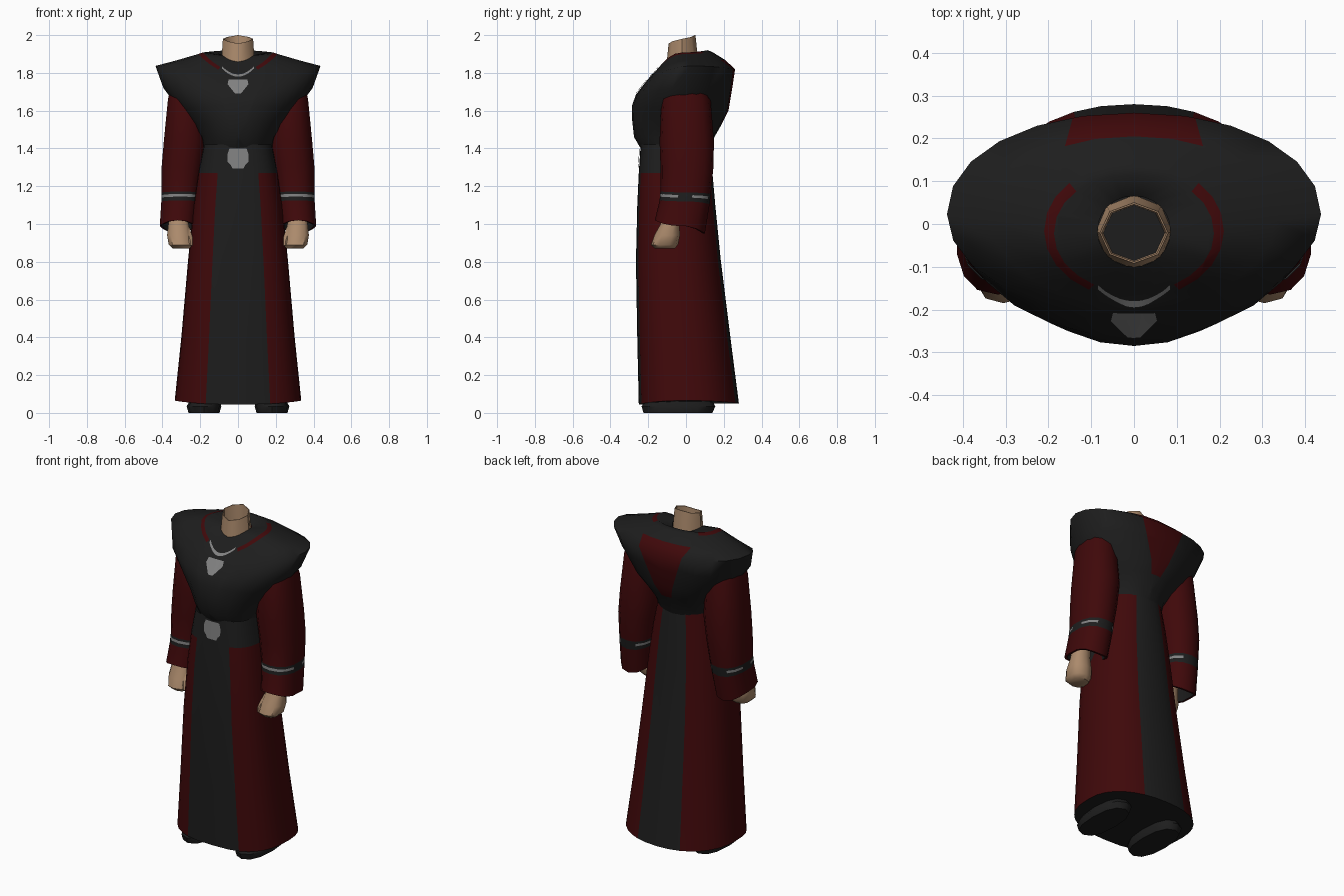
import bpy, bmesh, math
from mathutils import Vector
from mathutils.bvhtree import BVHTree

if "Cube" in bpy.data.objects:
    bpy.data.objects.remove(bpy.data.objects["Cube"])


def material(name, rgb):
    m = bpy.data.materials.new(name)
    m.diffuse_color = (*rgb, 1)
    m.use_nodes = True
    m.node_tree.nodes["Principled BSDF"].inputs["Base Color"].default_value = m.diffuse_color
    return m


CHARCOAL, RED, SKIN, GRAY = 0, 1, 2, 3
MATS = [material("charcoal cloth", (0.0125, 0.0125, 0.0125)),
        material("dark red cloth", (0.050, 0.0025, 0.003)),
        material("tan skin", (0.41, 0.255, 0.15)),
        material("gray metal", (0.22, 0.22, 0.22))]


def finish(name, bm, mirror=False, angle=45):
    me = bpy.data.meshes.new(name)
    bm.to_mesh(me)
    bm.free()
    for m in MATS:
        me.materials.append(m)
    ob = bpy.data.objects.new(name, me)
    bpy.context.collection.objects.link(ob)
    if mirror:
        ob.modifiers.new("mirror", 'MIRROR').use_mirror_merge = False
    bpy.ops.object.select_all(action='DESELECT')
    ob.select_set(True)
    bpy.context.view_layer.objects.active = ob
    bpy.ops.object.shade_smooth_by_angle(angle=math.radians(angle))
    return ob


def loft(rings, n, colour, power=(1, 1), bottom=None, top=None):
    """Rings are (centre x, half width, front y, back y, front z, side z, back z).
    Power gives the squareness of the front and back halves."""
    bm = bmesh.new()
    rows = []
    for cx, hw, yf, yb, zf, zs, zb in rings:
        row = []
        for k in range(n):
            a = 2 * math.pi * k / n
            s, c = math.sin(a), math.cos(a)
            p = power[0] if c > 0 else power[1]
            x = cx + hw * math.copysign(abs(s) ** p, s)
            y = (yf + yb) / 2 - (yb - yf) / 2 * math.copysign(abs(c) ** p, c)
            z = zs * s * s + (zf if c > 0 else zb) * c * c
            row.append(bm.verts.new((x, y, z)))
        rows.append(row)
    for i in range(len(rows) - 1):
        for k in range(n):
            k2 = (k + 1) % n
            f = bm.faces.new((rows[i][k], rows[i][k2], rows[i + 1][k2], rows[i + 1][k]))
            a = 360 * (k + 0.5) / n          # 0 = front, 180 = back
            f.material_index = colour(i, min(a, 360 - a))
    if bottom is not None:
        bm.faces.new(rows[0][::-1]).material_index = bottom
    if top is not None:
        bm.faces.new(rows[-1]).material_index = top
    bmesh.ops.recalc_face_normals(bm, faces=bm.faces)
    return bm


# Robe skirt: charcoal front and back panels, red sides
def robe_colour(i, a):
    if 22.5 < a < 157.5 and (i < 4 or a > 100):
        return RED
    return CHARCOAL


robe = loft([(0, .335, -.25, .28, .045, .065, .05),
             (0, .30, -.258, .235, .40, .40, .40),
             (0, .265, -.265, .185, .80, .80, .80),
             (0, .235, -.258, .155, 1.1, 1.1, 1.1),
             (0, .21, -.25, .14, 1.27, 1.27, 1.27),
             (0, .18, -.24, .125, 1.42, 1.42, 1.42)],
            32, robe_colour, power=(.7, .9), bottom=CHARCOAL)
robe_tree = BVHTree.FromBMesh(robe)
finish("robe_skirt", robe)


# Hooded mantle: flares from the waist to wide shoulders, then closes to the neck
def mantle_colour(i, a):
    if i == 7 and 30 < a < 135:              # shoulder piping
        return RED
    if 2 <= i <= 5 and a > 135:              # back hood patch, trimmed below
        return RED
    return CHARCOAL


mantle = loft([(0, .18, -.24, .125, 1.40, 1.40, 1.40),
               (0, .195, -.275, .15, 1.46, 1.46, 1.46),
               (0, .235, -.285, .19, 1.55, 1.52, 1.53),
               (0, .305, -.285, .225, 1.63, 1.60, 1.60),
               (0, .395, -.265, .245, 1.685, 1.72, 1.72),
               (0, .437, -.215, .26, 1.75, 1.837, 1.82),
               (0, .33, -.19, .205, 1.78, 1.865, 1.87),
               (0, .21, -.175, .14, 1.79, 1.90, 1.91),
               (0, .187, -.16, .115, 1.805, 1.908, 1.92),
               (0, .085, -.10, .065, 1.86, 1.895, 1.88)],
              24, mantle_colour, power=(1, .95))
for side in (-1, 1):                         # slanted edges of the back patch
    bmesh.ops.bisect_plane(mantle, geom=mantle.verts[:] + mantle.edges[:] + mantle.faces[:],
                           plane_co=(side * .04, 0, 1.55), plane_no=(side, 0, -.38))
for f in mantle.faces:
    c = f.calc_center_median()
    hood = c.y > .1 and c.z < 1.885
    if f.material_index == RED and hood and abs(c.x) > .04 + .38 * (c.z - 1.55):
        f.material_index = CHARCOAL
mantle_tree = BVHTree.FromBMesh(mantle)
finish("hooded_mantle", mantle, angle=75)


# Thin ornaments laid on the front of the cloth
def plate(name, tree, rows):
    bm = bmesh.new()
    grid = []
    for row in rows:
        line = []
        for x, z in row:
            hit = tree.ray_cast(Vector((x, -1, z)), Vector((0, 1, 0)))[0]
            line.append(bm.verts.new((x, hit.y - .006, z)))
        grid.append(line)
    for lo, hi in zip(grid, grid[1:]):
        for k in range(len(lo) - 1):
            bm.faces.new((lo[k], lo[k + 1], hi[k + 1], hi[k])).material_index = GRAY
    finish(name, bm)


def spread(z, w, n=6):
    return [(w * (2 * k / n - 1), z) for k in range(n + 1)]


plate("pendant", mantle_tree, [spread(1.69, .015), spread(1.715, .035),
                               spread(1.74, .055), spread(1.765, .05)])
chain_x = [-.085 + .017 * k for k in range(11)]
plate("chain", mantle_tree, [[(x, 1.78 + d + 6 * x * x) for x in chain_x] for d in (0, .012)])
plate("belt_buckle", robe_tree, [spread(1.295, .03), spread(1.315, .04), spread(1.33, .055),
                                 spread(1.37, .055), spread(1.40, .045)])


# Sleeves with a banded cuff and a hollow end
def sleeve_colour(i, a):
    if i == 4:                               # broken metal trim
        return GRAY if a < 65 or 100 < a < 150 else CHARCOAL
    return CHARCOAL if i in (0, 3, 5) else RED


sleeve = loft([(.315, .075, -.12, .07, 1.07, 1.07, 1.06),
               (.318, .085, -.15, .088, 1.02, .99, .95),
               (.318, .098, -.165, .10, 1.02, .99, .95),
               (.307, .101, -.14, .125, 1.125, 1.12, 1.105),
               (.306, .102, -.138, .128, 1.145, 1.14, 1.13),
               (.305, .102, -.137, .13, 1.16, 1.153, 1.145),
               (.304, .102, -.135, .132, 1.172, 1.167, 1.16),
               (.295, .112, -.135, .145, 1.30, 1.30, 1.30),
               (.28, .115, -.14, .148, 1.44, 1.44, 1.44),
               (.275, .098, -.13, .13, 1.66, 1.66, 1.66),
               (.27, .085, -.10, .10, 1.74, 1.74, 1.74)],
              14, sleeve_colour, power=(.85, .85), bottom=CHARCOAL, top=RED)
finish("sleeves", sleeve, mirror=True)


def flat(h, *r):
    return (*r, h, h, h)


def skin(i, a):
    return SKIN


# Hands and thumbs
hand = loft([flat(.87, .300, .048, -.165, -.06), flat(.89, .305, .064, -.185, -.042),
             flat(.94, .312, .066, -.168, -.032), flat(1.0, .315, .056, -.135, -.035),
             flat(1.08, .315, .05, -.115, -.03)],
            10, skin, power=(.8, .8), bottom=SKIN, top=SKIN)
finish("hands", hand, mirror=True)
thumb = loft([flat(.885, .25, .012, -.165, -.135), flat(.91, .252, .02, -.165, -.115),
              flat(.98, .275, .022, -.125, -.08)],
             6, skin, bottom=SKIN, top=SKIN)
finish("thumbs", thumb, mirror=True)

# Shoes
shoe = loft([flat(0, .18, .082, -.225, .14), flat(.035, .18, .092, -.235, .155),
             flat(.10, .17, .065, -.19, .12)],
            12, lambda i, a: CHARCOAL, power=(.85, .85), bottom=CHARCOAL, top=CHARCOAL)
finish("shoes", shoe, mirror=True)

# Hollow neck, slanted up towards the back
neck = loft([(0, .09, -.105, .068, 1.83, 1.83, 1.83),
             (0, .08, -.092, .05, 1.955, 1.98, 2.0),
             (0, .076, -.088, .046, 1.955, 1.98, 2.0),
             (0, .072, -.086, .044, 1.87, 1.87, 1.87)],
            8, skin, top=CHARCOAL)
finish("neck", neck)
